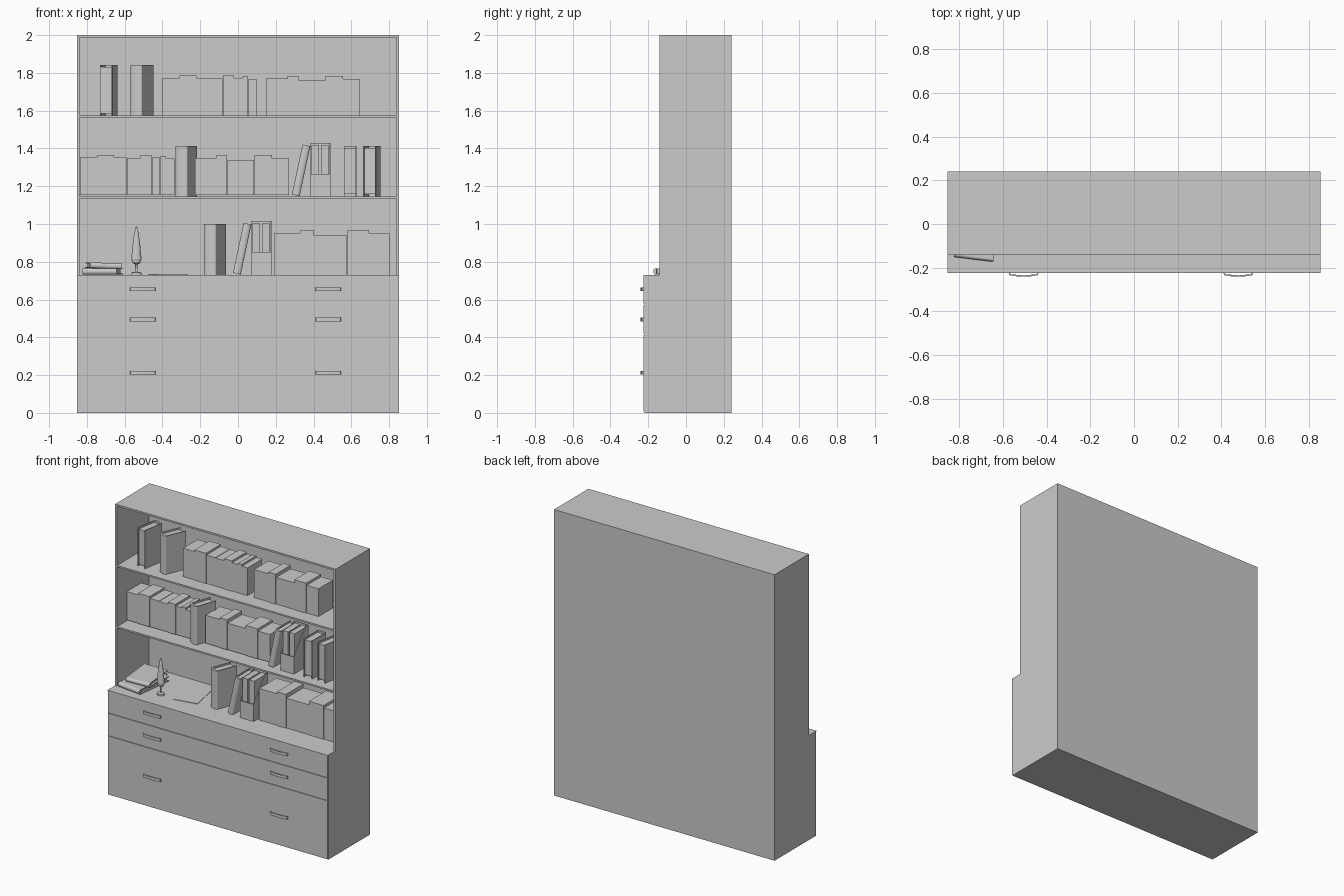
import bpy, bmesh
from math import radians, sin, cos, pi

if "Cube" in bpy.data.objects:
    bpy.data.objects.remove(bpy.data.objects["Cube"])


def finish(name, bm, loc=(0, 0, 0), rot=(0, 0, 0)):
    bmesh.ops.recalc_face_normals(bm, faces=bm.faces)
    me = bpy.data.meshes.new(name)
    bm.to_mesh(me)
    bm.free()
    ob = bpy.data.objects.new(name, me)
    bpy.context.collection.objects.link(ob)
    ob.location = loc
    ob.rotation_euler = [radians(a) for a in rot]
    return ob


def add_prism(bm, pts, lo, hi, axis='z'):
    # extrude a closed outline: (x, y) along z, or (y, z) along x
    def co(p, h):
        return (p[0], p[1], h) if axis == 'z' else (h, p[0], p[1])
    a = [bm.verts.new(co(p, lo)) for p in pts]
    b = [bm.verts.new(co(p, hi)) for p in pts]
    bm.faces.new(a)
    bm.faces.new(b[::-1])
    for i in range(len(pts)):
        j = (i + 1) % len(pts)
        bm.faces.new((a[i], a[j], b[j], b[i]))


def add_box(bm, x0, x1, y0, y1, z0, z1):
    add_prism(bm, [(x0, y0), (x1, y0), (x1, y1), (x0, y1)], z0, z1)


def box(name, *b):
    bm = bmesh.new()
    add_box(bm, *b)
    return finish(name, bm)


W, FRONT, BACK, TOP = 0.853, -0.139, 0.24, 0.731

# lower chest with three drawer fronts
box("chest_body", -W, W, -0.219, BACK, 0, TOP - 0.004)
box("chest_top", -W, W, -0.225, BACK, TOP - 0.004, TOP)
for n, (z0, z1, hz) in enumerate([(0.008, 0.412, 0.212), (0.419, 0.571, 0.495),
                                  (0.578, TOP - 0.004, 0.655)]):
    box(f"drawer_front_{n}", -W + 0.003, W - 0.003, -0.225, -0.218, z0, z1)
    for hx in (-0.505, 0.477):
        bm = bmesh.new()
        outer = [(-.068, -.224), (-.065, -.234), (-.035, -.239), (0, -.24),
                 (.035, -.239), (.065, -.234), (.068, -.224)]
        inner = [(.062, -.224), (.059, -.23), (0, -.235), (-.059, -.23), (-.062, -.224)]
        add_prism(bm, outer + inner, hz - 0.01, hz + 0.01)
        finish("drawer_handle", bm, (hx, 0, 0))

# upper open case
for s in (-1, 1):
    xs = sorted((s * W, s * (W - 0.015)))
    box("case_side", xs[0], xs[1], FRONT, BACK, TOP, 2)
box("case_top", -W + .015, W - .015, FRONT, BACK, 1.988, 2)
box("case_back", -W + .015, W - .015, 0.215, BACK, TOP, 1.988)
S1, S2 = 1.146, 1.574
for z in (S1, S2):
    box("shelf", -W + .015, W - .015, FRONT, 0.215, z - 0.011, z)


def book(x, y, z, rot=(0, 0, 0), t=0.068, d=0.15, h=0.268):
    # wrap-around cover with rounded spine at -y, and a recessed page block
    c, r = 0.005, t / 2
    arc = [(-r * cos(pi * i / 8), -d / 2 - 0.012 * sin(pi * i / 8)) for i in range(9)]
    ins = [(r - c, d / 2), (r - c, -d / 2 + c), (-r + c, -d / 2 + c), (-r + c, d / 2)]
    bm = bmesh.new()
    add_prism(bm, arc + [(r, d / 2)] + ins + [(-r, d / 2)], 0, h)
    finish("book_cover", bm, (x, y, z), rot)
    bm = bmesh.new()
    add_box(bm, -r + c, r - c, -d / 2 + c, d / 2 - 0.008, 0.012, h - 0.012)
    finish("book_pages", bm, (x, y, z), rot)


def row(x0, z, edges, tops, y0=-0.035, y1=0.125):
    # run of upright books: edges are offsets from x0, tops are heights
    bm = bmesh.new()
    for a, b, h in zip(edges, edges[1:], tops):
        dy = 0.004 if h > max(tops) - 0.005 else 0
        add_box(bm, x0 + a, x0 + b - 0.001, y0 - dy, y1, z, z + h)
    finish("book_row", bm)


# tight and loose book rows
E1 = [0, .09, .18, .25, .32, .38, .425, .455, .5]
T1 = [.198, .212, .198, .196, .212, .198, .206, .194]
E2 = [0, .115, .172, .315, .408, .5]
T2 = [.196, .21, .186, .21, .194]
row(-0.40, S2, E1, T1)
row(0.148, S2, E2, T2)
row(-0.836, S1 + .008, E1, T1)
row(-0.228, S1 + .008, E2, T2)
row(0.19, TOP, [e * 1.234 for e in E2], [t * 1.125 for t in T2], -0.04, 0.15)

# single upright books, spine forward or pages forward
for x, y, z, a in [(-0.509, 0.01, S2, -23), (-0.274, 0.01, S1, -19), (-0.122, 0.02, TOP, -20),
                   (-0.685, 0, S2, 170), (0.594, 0, S1, 180), (0.709, 0, S1, 170)]:
    book(x, y, z, (0, 0, a))

# leaning books and magazine files
for x, z in [(0, TOP), (0.312, S1)]:
    book(x - 0.006, 0.01, z + 0.006, (0, 12, 0), 0.042, 0.16, 0.27)
    c, w, y0, y1 = x + 0.124, 0.053, -0.08, 0.08
    side = [(y0, z), (y1, z), (y1, z + .284), (y1 - .03, z + .284), (y0, z + .12)]
    bm = bmesh.new()
    for a in (c - w, c + w - 0.004):
        add_prism(bm, side, a, a + 0.004, 'x')
    add_box(bm, c - w, c + w, y0, y0 + .004, z, z + .12)
    add_box(bm, c - w, c + w, y1 - .004, y1, z, z + .284)
    add_box(bm, c - w, c + w, y0, y1, z, z + .004)
    finish("magazine_file", bm)
    for a in (c - 0.047, c + 0.004):
        box("magazine", a, a + 0.04, y0 + 0.02, y1 - 0.006, z + .004, z + .272)

# flat stack of two books
book(-0.805, -0.005, TOP + .018, (0, 90, -7), 0.033, 0.27, 0.18)
book(-0.797, 0.005, TOP + .051, (0, 92, 6), 0.03, 0.23, 0.17)

# loose sheet on the chest top
bm = bmesh.new()
add_box(bm, -.083, .083, -.122, .122, 0, 0.003)
finish("paper_sheet", bm, (-0.37, 0.035, TOP), (0, 0, 11))

# small tree ornament, lathed
prof = [(0, 0), (.027, 0), (.027, .012), (.007, .016), (.006, .055), (.02, .062),
        (.027, .085), (.021, .15), (.012, .22), (.003, .255), (0, .257)]
bm = bmesh.new()
vs = [bm.verts.new((r, 0, z)) for r, z in prof]
es = [bm.edges.new(p) for p in zip(vs, vs[1:])]
bmesh.ops.spin(bm, geom=vs + es, cent=(0, 0, 0), axis=(0, 0, 1), angle=2 * pi, steps=16)
bmesh.ops.remove_doubles(bm, verts=bm.verts, dist=1e-5)
orn = finish("tree_ornament", bm, (-0.538, -0.085, TOP))
orn.scale = (1, 0.75, 1)
